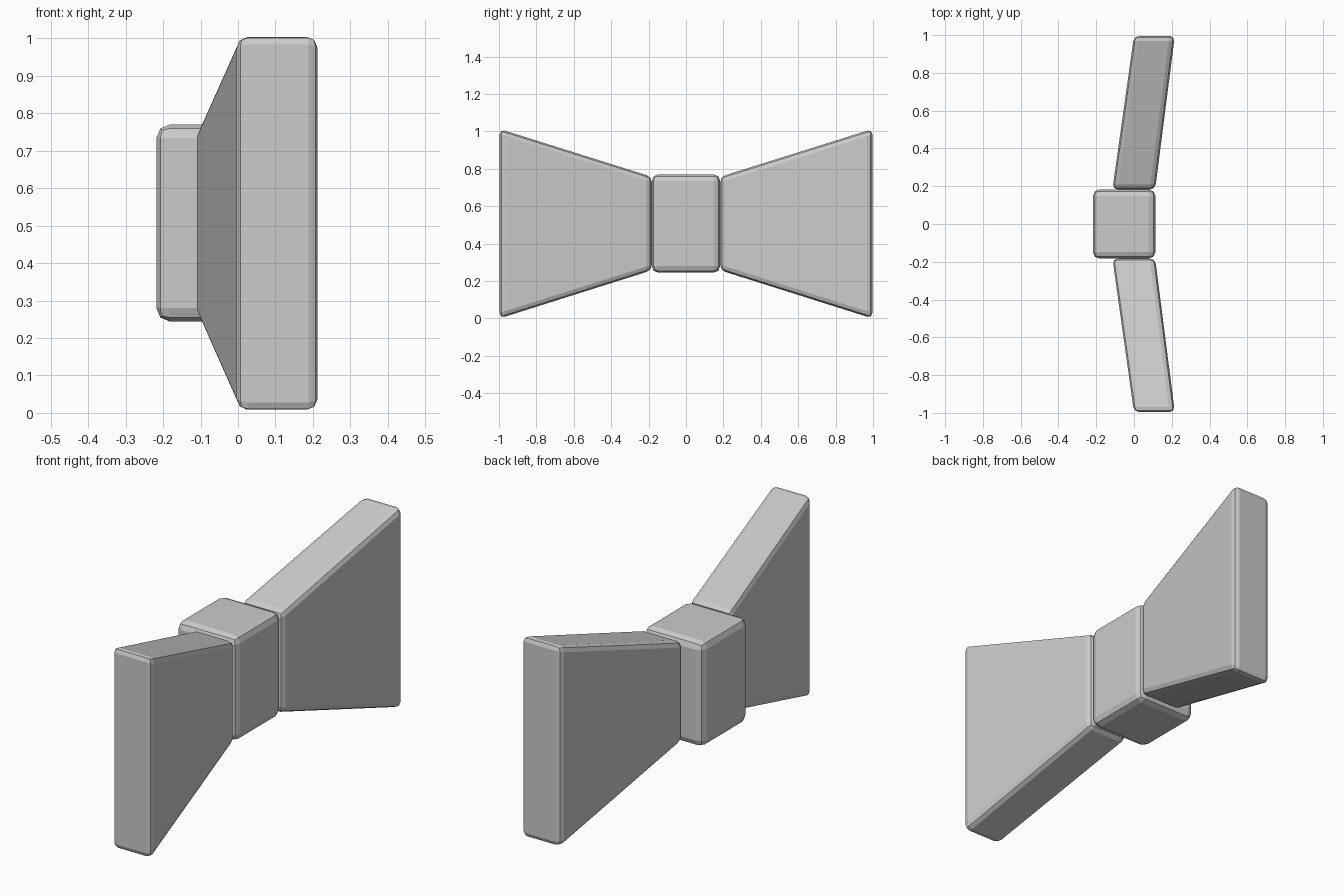
import bpy, bmesh

if "Cube" in bpy.data.objects:
    bpy.data.objects.remove(bpy.data.objects["Cube"])

grey = bpy.data.materials.new("plain grey")
grey.diffuse_color = (0.6, 0.6, 0.6, 1)
grey.use_nodes = True
grey.node_tree.nodes["Principled BSDF"].inputs["Base Color"].default_value = grey.diffuse_color


def block(name, ends, bevel):
    """Six-sided block between two rectangular ends: (y, x0, x1, z0, z1)."""
    bm = bmesh.new()
    rings = [[bm.verts.new(p) for p in ((x0, y, z0), (x1, y, z0), (x1, y, z1), (x0, y, z1))]
             for y, x0, x1, z0, z1 in ends]
    for ring in rings:
        bm.faces.new(ring)
    a, b = rings
    for i in range(4):
        j = (i + 1) % 4
        bm.faces.new((a[i], a[j], b[j], b[i]))
    bmesh.ops.recalc_face_normals(bm, faces=bm.faces)
    mesh = bpy.data.meshes.new(name)
    bm.to_mesh(mesh)
    bm.free()
    mesh.materials.append(grey)
    obj = bpy.data.objects.new(name, mesh)
    bpy.context.collection.objects.link(obj)
    # Softened edges
    mod = obj.modifiers.new("rounded edges", "BEVEL")
    mod.width = bevel
    mod.segments = 2
    mod.limit_method = 'NONE'
    return obj


# Centre knot
block("knot", [(-0.183, -0.218, 0.114, 0.244, 0.77),
               (0.183, -0.218, 0.114, 0.244, 0.77)], 0.036)

# Flared wings, swept back toward the outer ends
for side, label in ((-1, "front"), (1, "back")):
    block(label + "_wing", [(side * 0.183, -0.114, 0.112, 0.257, 0.757),
                            (side * 0.996, 0.0, 0.216, 0.0, 1.012)], 0.028)
